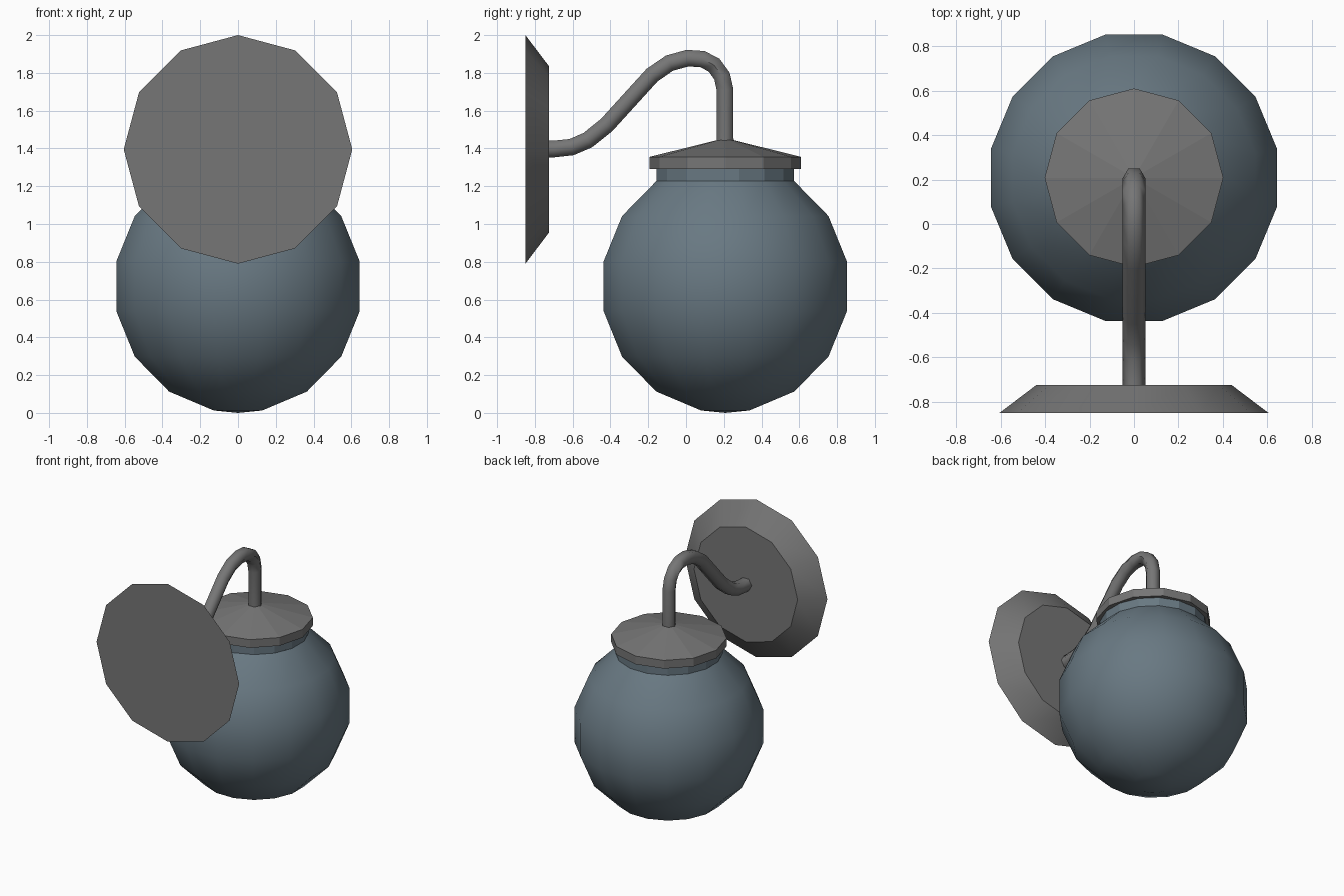
import bpy, bmesh
from math import sin, cos, pi, radians
from mathutils import Vector, Matrix

if "Cube" in bpy.data.objects:
    bpy.data.objects.remove(bpy.data.objects["Cube"])

GLOBE_Y = 0.208


def finish(name, bm, smooth=None, mat=None):
    bmesh.ops.remove_doubles(bm, verts=bm.verts, dist=1e-5)
    bmesh.ops.recalc_face_normals(bm, faces=bm.faces)
    me = bpy.data.meshes.new(name)
    bm.to_mesh(me)
    bm.free()
    ob = bpy.data.objects.new(name, me)
    bpy.context.collection.objects.link(ob)
    if mat:
        me.materials.append(mat)
    if smooth:
        bpy.ops.object.select_all(action='DESELECT')
        ob.select_set(True)
        bpy.context.view_layer.objects.active = ob
        bpy.ops.object.shade_smooth_by_angle(angle=radians(smooth))
    return ob


def skin(rings, caps=True):
    """Bridge consecutive rings of points with quads."""
    bm = bmesh.new()
    loops = [[bm.verts.new(p) for p in ring] for ring in rings]
    n = len(loops[0])
    for a, b in zip(loops, loops[1:]):
        for i in range(n):
            j = (i + 1) % n
            bm.faces.new((a[i], a[j], b[j], b[i]))
    if caps:
        bm.faces.new(loops[0])
        bm.faces.new(loops[-1])
    return bm


def lathe(profile, n, phase=0.0, caps=True):
    return skin([[Vector((r * cos(2 * pi * (i + phase) / n), r * sin(2 * pi * (i + phase) / n), z))
                  for i in range(n)] for r, z in profile], caps)


def place(bm, loc, rot=0.0):
    bm.transform(Matrix.Translation(loc) @ Matrix.Rotation(rot, 4, 'X'))
    return bm


glass = bpy.data.materials.new("blue_glass")
glass.diffuse_color = (0.14, 0.19, 0.225, 1)
glass.use_nodes = True
glass.node_tree.nodes["Principled BSDF"].inputs["Base Color"].default_value = glass.diffuse_color
metal = bpy.data.materials.new("dark_metal")
metal.diffuse_color = (0.18, 0.18, 0.18, 1)
metal.use_nodes = True
metal.node_tree.nodes["Principled BSDF"].inputs["Base Color"].default_value = metal.diffuse_color

# Wall plate: tapered disc facing along y
plate = lathe([(0.605, 0), (0.44, 0.125)], 12)
finish("wall_plate", place(plate, (0, -0.85, 1.395), -pi / 2), 31, mat=metal)

# Globe: sphere cut open at the neck
R = 0.67
lats = [-90] + [-78.75 + 22.5 * k for k in range(7)]
globe = lathe([(R * cos(radians(a)), R + R * sin(radians(a))) for a in lats], 16, 0.5, caps=False)
finish("glass_globe", place(globe, (0, GLOBE_Y, 0)), 31, mat=glass)

# Neck: short faceted collar
neck = lathe([(0.372, 1.227), (0.372, 1.295)], 16, 0.5, caps=False)
finish("globe_neck", place(neck, (0, GLOBE_Y, 0)), mat=glass)

# Cap: rim, underside and low cone
cap = lathe([(0, 1.292), (0.402, 1.292), (0.402, 1.355), (0, 1.455)], 12, caps=False)
finish("cap", place(cap, (0, GLOBE_Y, 0)), mat=metal)

# Arm: hexagonal tube swept along a swan-neck path
path = [(-0.75, 1.397), (-0.70, 1.397), (-0.606, 1.407), (-0.52, 1.444), (-0.42, 1.524),
        (-0.18, 1.788), (-0.087, 1.852), (0.008, 1.878), (0.087, 1.873), (0.148, 1.841),
        (0.19, 1.783), (0.206, 1.709), (0.206, 1.43)]
pts = [Vector((0, y, z)) for y, z in path]
rings = []
for k, p in enumerate(pts):
    t = (pts[min(k + 1, len(pts) - 1)] - p).normalized() + (p - pts[max(k - 1, 0)]).normalized()
    side = Vector((1, 0, 0))
    up = side.cross(t.normalized())
    rings.append([p + 0.051 * (cos(i * pi / 3) * side + sin(i * pi / 3) * up) for i in range(6)])
finish("arm", skin(rings), 61, mat=metal)
